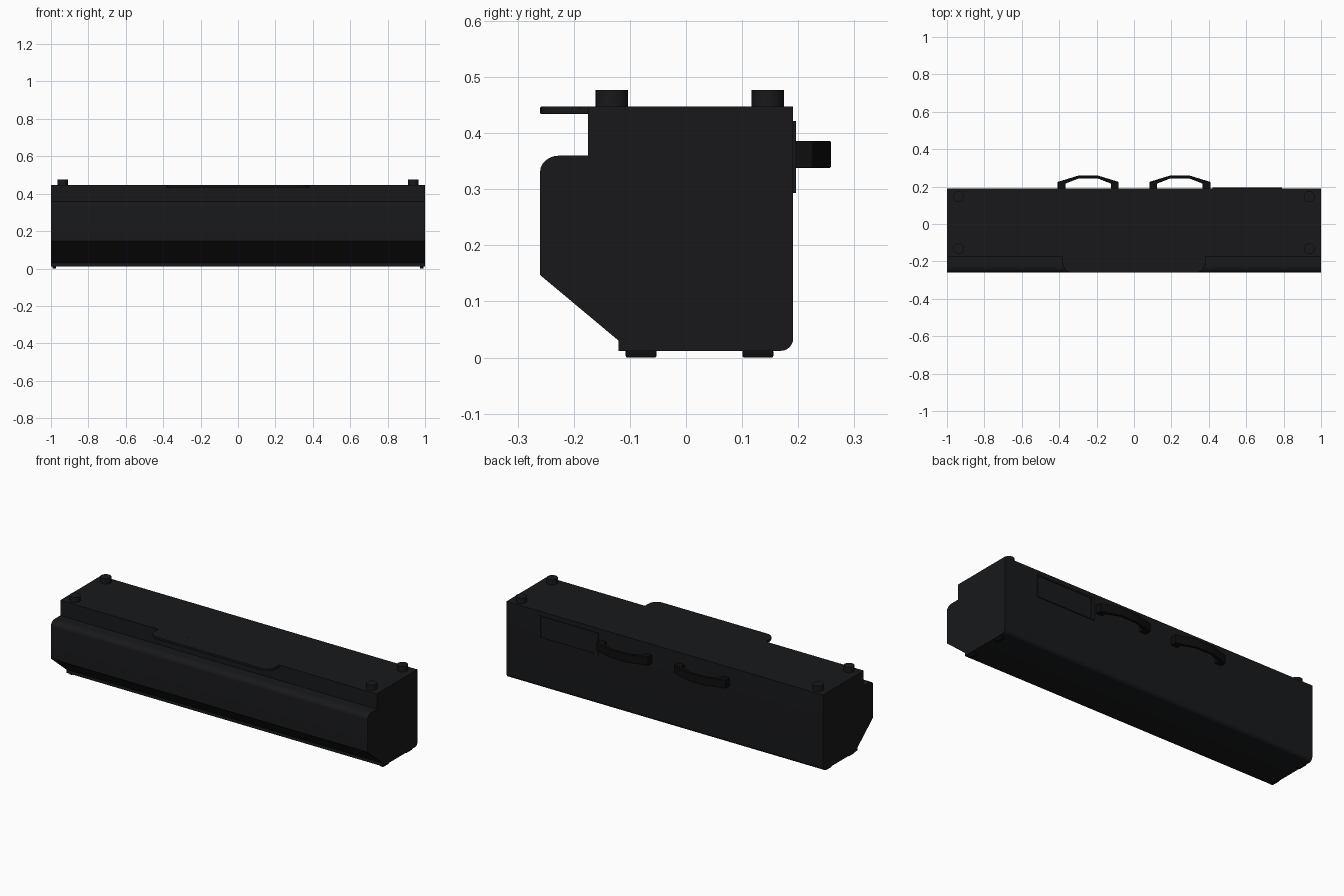
import bpy, bmesh, math
from mathutils import Vector

if "Cube" in bpy.data.objects:
    bpy.data.objects.remove(bpy.data.objects["Cube"])

def material(name, c):
    m = bpy.data.materials.new(name)
    m.diffuse_color = (*c, 1)
    m.use_nodes = True
    m.node_tree.nodes["Principled BSDF"].inputs["Base Color"].default_value = m.diffuse_color
    return m

SHELL = material("shell_black", (0.009, 0.0095, 0.011))
RUBBER = material("rubber_black", (0.004, 0.004, 0.0045))

def finish(ob, name, mat, bevel=0, smooth=True):
    ob.name = name
    ob.data.materials.append(mat)
    if bevel:
        b = ob.modifiers.new("bevel", 'BEVEL')
        b.width, b.segments = bevel, 2
    if smooth:
        bpy.ops.object.select_all(action='DESELECT')
        ob.select_set(True)
        bpy.context.view_layer.objects.active = ob
        bpy.ops.object.shade_smooth_by_angle(angle=math.radians(30))
    return ob

def extrude(name, points, depth, mat, bevel=0):
    """Prism from a closed 3D outline, swept along the depth vector."""
    bm = bmesh.new()
    face = bm.faces.new([bm.verts.new(p) for p in points])
    ext = bmesh.ops.extrude_face_region(bm, geom=[face])
    bmesh.ops.translate(bm, vec=Vector(depth),
                        verts=[g for g in ext["geom"] if isinstance(g, bmesh.types.BMVert)])
    bmesh.ops.recalc_face_normals(bm, faces=bm.faces)
    me = bpy.data.meshes.new(name)
    bm.to_mesh(me)
    bm.free()
    ob = bpy.data.objects.new(name, me)
    bpy.context.collection.objects.link(ob)
    return finish(ob, name, mat, bevel)

def box(name, lo, hi, mat, bevel=0):
    x0, y0, z0 = lo
    x1, y1, z1 = hi
    return extrude(name, [(x0, y0, z0), (x1, y0, z0), (x1, y1, z0), (x0, y1, z0)],
                   (0, 0, z1 - z0), mat, bevel)

def arc(cx, cy, rx, ry, a0, a1, n=6):
    return [(cx + rx * math.cos(math.radians(a0 + (a1 - a0) * i / n)),
             cy + ry * math.sin(math.radians(a0 + (a1 - a0) * i / n))) for i in range(n + 1)]

# Body: side profile swept across the full width
profile = [(-0.12, 0.012), (-0.12, 0.03), (-0.26, 0.147)]
profile += arc(-0.225, 0.332, 0.035, 0.028, 180, 90)
profile += [(-0.175, 0.36), (-0.175, 0.447), (0.191, 0.447)]
profile += arc(0.169, 0.034, 0.022, 0.022, 0, -90)
extrude("body", [(-1, y, z) for y, z in profile], (2, 0, 0), SHELL)

# Front shelf plate, flush with the top, rounded front corners
half = [(0.383, -0.17), (0.383, -0.205)] + arc(0.333, -0.205, 0.05, 0.055, 0, -90)[1:]
outline = half + [(-x, y) for x, y in reversed(half)]
extrude("front_shelf", [(x, y, 0.434) for x, y in outline], (0, 0, 0.0133), SHELL, 0.002)

# Top stacking knobs and bottom feet
for sx in (-1, 1):
    for y in (-0.132, 0.146):
        bpy.ops.mesh.primitive_cylinder_add(vertices=32, radius=0.029, depth=0.04,
                                            location=(sx * 0.937, y, 0.457))
        finish(bpy.context.object, "top_knob", SHELL)
    for y in (-0.08, 0.128):
        box("foot", (sx * 0.982 - 0.01, y - 0.0275, 0), (sx * 0.982 + 0.01, y + 0.0275, 0.014),
            RUBBER, 0.003)

# Rear carry handles: faceted bow grips
outer = [(-0.163, 0.185), (-0.163, 0.225), (-0.055, 0.258), (0.055, 0.258), (0.163, 0.225), (0.163, 0.185)]
inner = [(0.122, 0.185), (0.122, 0.216), (0.05, 0.244), (-0.05, 0.244), (-0.122, 0.216), (-0.122, 0.185)]
for sx in (-1, 1):
    extrude("handle", [(sx * 0.245 + x, y, 0.338) for x, y in outer + inner],
            (0, 0, 0.048), RUBBER, 0.002)

# Rear label holder: framed panel with an end bar
x0, x1, z0, z1, t = 0.42, 0.79, 0.293, 0.422, 0.008
box("label_panel", (x0, 0.185, z0), (x1, 0.1925, z1), SHELL)
for lo, hi in (((x0, z0), (x1, z0 + t)), ((x0, z1 - t), (x1, z1)),
               ((x0, z0 + t), (x0 + 0.02, z1 - t)), ((x1 - t, z0 + t), (x1, z1 - t))):
    box("label_frame", (lo[0], 0.185, lo[1]), (hi[0], 0.196, hi[1]), SHELL)
